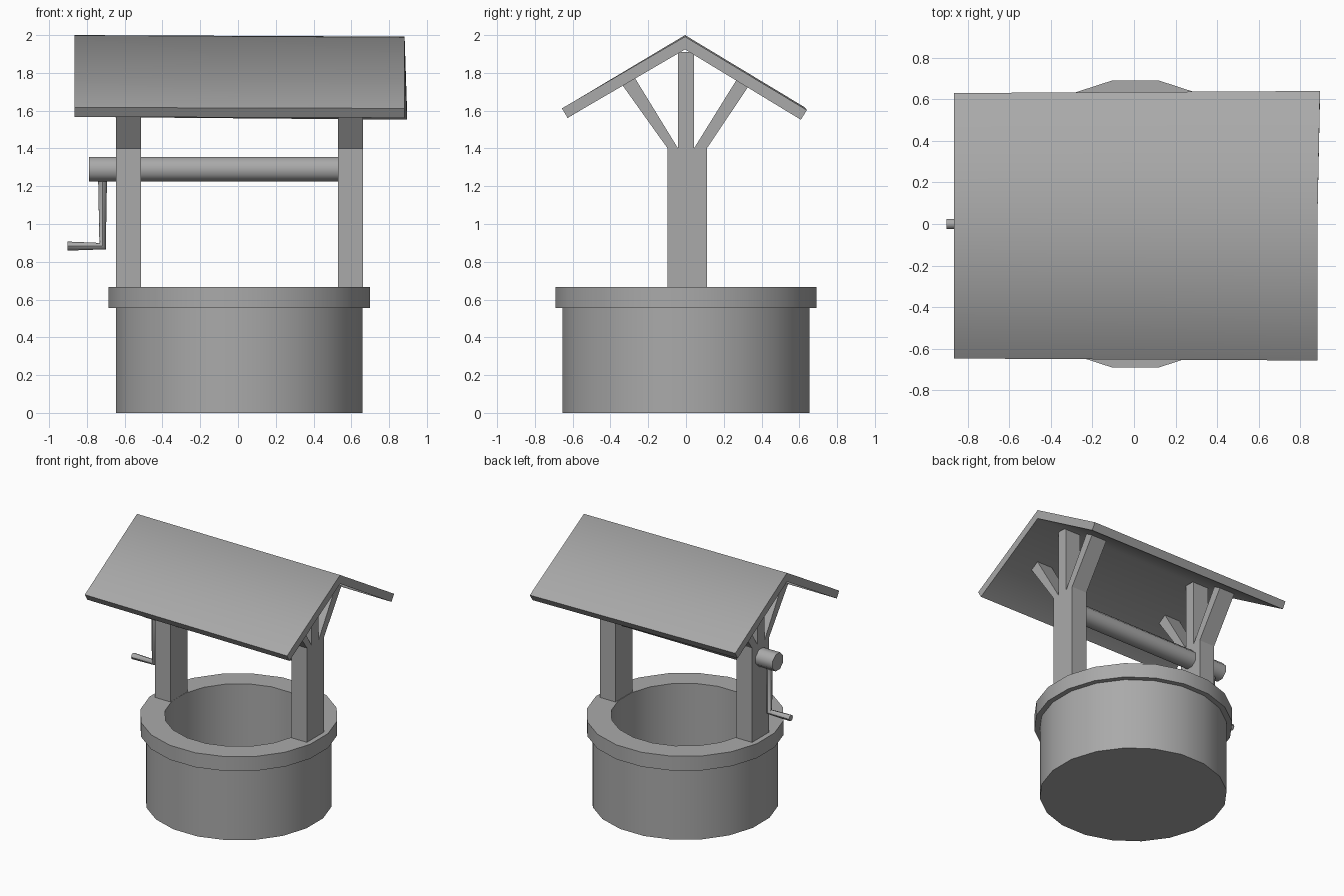
import bpy, bmesh
from math import pi, radians, cos, sin
from mathutils import Matrix

cube = bpy.data.objects.get("Cube")
if cube:
    bpy.data.objects.remove(cube, do_unlink=True)

GREY = (0.40, 0.40, 0.40, 1.0)
grey = bpy.data.materials.new("plain_grey")
grey.use_nodes = True
grey.diffuse_color = GREY
grey.node_tree.nodes["Principled BSDF"].inputs["Base Color"].default_value = GREY


def finish(name, bm, angle):
    """Turn a bmesh into a shaded object."""
    bmesh.ops.recalc_face_normals(bm, faces=bm.faces)
    mesh = bpy.data.meshes.new(name)
    bm.to_mesh(mesh)
    bm.free()
    obj = bpy.data.objects.new(name, mesh)
    bpy.context.collection.objects.link(obj)
    mesh.materials.append(grey)
    bpy.ops.object.select_all(action="DESELECT")
    obj.select_set(True)
    bpy.context.view_layer.objects.active = obj
    bpy.ops.object.shade_smooth_by_angle(angle=radians(angle))
    return obj


def loft(name, start, end, angle=30):
    """Join two matching outlines with side faces and cap both."""
    bm = bmesh.new()
    a = [bm.verts.new(p) for p in start]
    b = [bm.verts.new(p) for p in end]
    n = len(a)
    for i in range(n):
        j = (i + 1) % n
        bm.faces.new((a[i], a[j], b[j], b[i]))
    bm.faces.new(a)
    bm.faces.new(b)
    return finish(name, bm, angle)


def extrude_x(name, outline, x0, x1):
    return loft(name, [(x0, y, z) for y, z in outline], [(x1, y, z) for y, z in outline])


def lathe(name, profile, sides, centre_x):
    """Revolve an (r, z) profile with flat sides facing the axes."""
    bm = bmesh.new()
    rings = []
    for r, z in profile:
        turns = [(i + 0.5) * 2 * pi / sides for i in range(sides)]
        rings.append([bm.verts.new((centre_x + r * cos(t), r * sin(t), z)) for t in turns])
    for a, b in zip(rings, rings[1:]):
        for i in range(sides):
            j = (i + 1) % sides
            bm.faces.new((a[i], a[j], b[j], b[i]))
    bm.faces.new(rings[0])
    bm.faces.new(rings[-1])
    return finish(name, bm, 30)


# Round hollow well with an overhanging rim
lathe("well_wall", [(0.661, 0), (0.661, 0.555), (0.70, 0.555), (0.70, 0.667),
                    (0.525, 0.667), (0.525, 0.02)], 20, 0.007)

# Posts that fork into a king post and two braces
front_brace = [(-0.097, 1.4), (-0.042, 1.4), (-0.275, 1.78), (-0.34, 1.74)]
back_brace = [(0.11, 1.4), (0.042, 1.4), (0.275, 1.775), (0.335, 1.735)]
for side, x0, x1 in (("right", -0.645, -0.513), ("left", 0.53, 0.661)):
    extrude_x(side + "_post", [(-0.097, 0.64), (0.11, 0.64), (0.11, 1.4), (-0.097, 1.4)], x0, x1)
    extrude_x(side + "_king_post", [(-0.042, 1.39), (0.042, 1.39), (0.042, 1.91), (-0.042, 1.91)], x0, x1)
    extrude_x(side + "_front_brace", front_brace, x0, x1)
    extrude_x(side + "_back_brace", back_brace, x0, x1)

# Gabled roof, slightly lopsided at its left end
right_end = [(-0.865, y, z) for y, z in (
    (-0.647, 1.617), (-0.005, 2.0), (0.63, 1.617), (0.60, 1.567), (-0.005, 1.932), (-0.617, 1.567))]
left_end = [(0.882, -0.657, 1.612), (0.882, -0.005, 1.992), (0.895, 0.64, 1.603),
            (0.895, 0.608, 1.552), (0.882, -0.005, 1.924), (0.882, -0.627, 1.562)]
loft("roof", right_end, left_end, 65)

# Winding axle
bm = bmesh.new()
bmesh.ops.create_cone(bm, cap_ends=True, segments=8, radius1=0.07, radius2=0.07, depth=1.35,
                      matrix=Matrix.Translation((-0.115, 0, 1.29))
                      @ Matrix.Rotation(pi / 2, 4, "Y") @ Matrix.Rotation(pi / 8, 4, "Z"))
finish("axle", bm, 50)

# Bent crank handle
curve = bpy.data.curves.new("crank", "CURVE")
curve.dimensions = "3D"
curve.bevel_depth = 0.024
curve.bevel_resolution = 2
curve.use_fill_caps = True
spline = curve.splines.new("POLY")
path = [(-0.717, 0, 1.27), (-0.717, 0, 0.883), (-0.903, 0, 0.883)]
spline.points.add(len(path) - 1)
for point, co in zip(spline.points, path):
    point.co = (*co, 1)
curve.materials.append(grey)
crank = bpy.data.objects.new("crank", curve)
bpy.context.collection.objects.link(crank)
bpy.ops.object.select_all(action="DESELECT")
crank.select_set(True)
bpy.context.view_layer.objects.active = crank
bpy.ops.object.convert(target="MESH")
bpy.ops.object.shade_smooth_by_angle(angle=radians(50))
